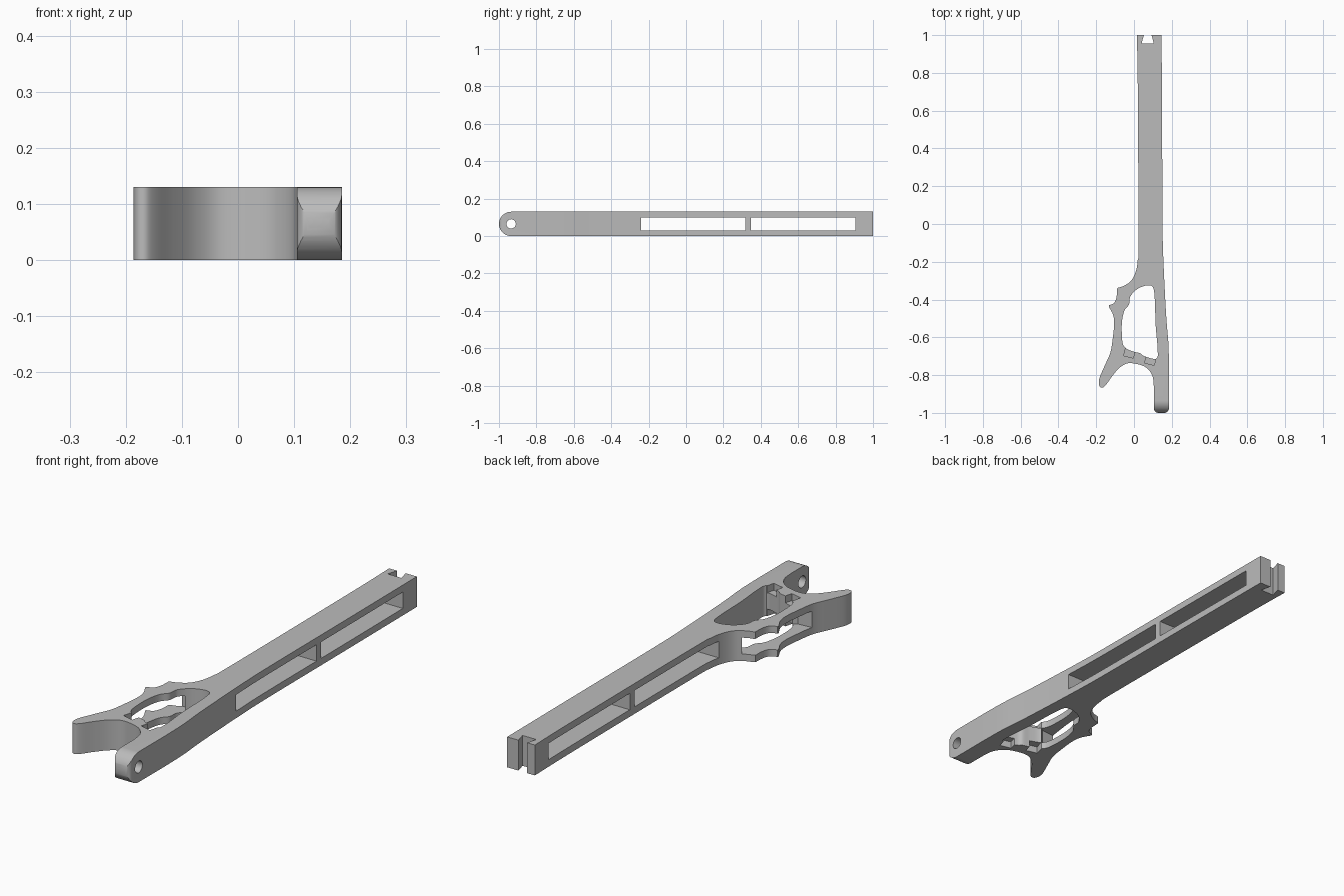
import bpy, bmesh, math
from mathutils import Matrix, Vector

H = 0.13          # thickness of the whole part
MID = H / 2

default = bpy.data.objects.get("Cube")
if default:
    bpy.data.objects.remove(default, do_unlink=True)

grey = bpy.data.materials.new("plain grey")
grey.use_nodes = True
grey.diffuse_color = (0.5, 0.5, 0.5, 1)
grey.node_tree.nodes["Principled BSDF"].inputs["Base Color"].default_value = (0.5, 0.5, 0.5, 1)


def spline(pts, closed=False, steps=5):
    """Smooth a run of 2D points with a Catmull-Rom curve."""
    n = len(pts)
    pick = (lambda i: pts[i % n]) if closed else (lambda i: pts[max(0, min(n - 1, i))])
    out = []
    for i in range(n if closed else n - 1):
        a, b, c, d = (Vector(pick(i + k)) for k in (-1, 0, 1, 2))
        for s in range(steps):
            t = s / steps
            out.append(0.5 * (2 * b + (c - a) * t + (2 * a - 5 * b + 4 * c - d) * t * t
                              + (3 * b - a - 3 * c + d) * t ** 3))
    return out if closed else out + [Vector(pts[-1])]


def arc(cx, cy, r, start, end, steps=8):
    angles = [math.radians(start + (end - start) * i / steps) for i in range(steps + 1)]
    return [(cx + r * math.cos(a), cy + r * math.sin(a)) for a in angles]


def prism(name, pts, low, high, axis="z"):
    """Extrude a 2D outline along z (points are x, y) or along x (points are y, z)."""
    place = (lambda p: (p[0], p[1], low)) if axis == "z" else (lambda p: (low, p[0], p[1]))
    shift = (0, 0, high - low) if axis == "z" else (high - low, 0, 0)
    bm = bmesh.new()
    face = bm.faces.new([bm.verts.new(place(p)) for p in pts])
    top = bmesh.ops.extrude_face_region(bm, geom=[face])
    moved = [g for g in top["geom"] if isinstance(g, bmesh.types.BMVert)]
    bmesh.ops.translate(bm, verts=moved, vec=shift)
    bmesh.ops.recalc_face_normals(bm, faces=bm.faces)
    mesh = bpy.data.meshes.new(name)
    bm.to_mesh(mesh)
    bm.free()
    mesh.materials.append(grey)
    obj = bpy.data.objects.new(name, mesh)
    bpy.context.collection.objects.link(obj)
    return obj


def combine(target, tool, operation="DIFFERENCE"):
    tool.hide_render = True
    mod = target.modifiers.new(tool.name, "BOOLEAN")
    mod.operation, mod.object, mod.solver = operation, tool, "EXACT"
    bpy.context.view_layer.objects.active = target
    bpy.ops.object.modifier_apply(modifier=mod.name)
    bpy.data.objects.remove(tool, do_unlink=True)


def rect(x0, x1, y0, y1):
    return [(x0, y0), (x1, y0), (x1, y1), (x0, y1)]


# Plan outline: right edge, rounded pivot nose, finger hook and grip, straight arm
right_edge = spline([(0.146, 1), (0.149, 0.5), (0.151, 0), (0.156, -0.2), (0.17, -0.48),
                     (0.182, -0.63), (0.185, -0.75)])
nose = arc(0.16, -0.975, 0.025, 0, -90, 6) + arc(0.13, -0.975, 0.025, -90, -180, 6)
hook = spline([(0.105, -0.86), (0.098, -0.805), (0.07, -0.765), (0.03, -0.745), (-0.03, -0.737),
               (-0.075, -0.76), (-0.115, -0.805), (-0.147, -0.85), (-0.166, -0.866),
               (-0.183, -0.857), (-0.184, -0.82), (-0.155, -0.75), (-0.125, -0.68),
               (-0.113, -0.61), (-0.105, -0.53), (-0.111, -0.48), (-0.134, -0.437)])
grip = spline([(-0.132, -0.43), (-0.105, -0.418), (-0.092, -0.385), (-0.09, -0.342)])
neck = spline([(-0.084, -0.337), (-0.055, -0.328), (-0.015, -0.3), (0.01, -0.25),
               (0.02, -0.19), (0.024, -0.08), (0.02, 0.73), (0.015, 1)])
# Dovetail notch at the rear end
dovetail = [(0.052, 1), (0.04, 0.955), (0.105, 0.955), (0.093, 1)]

arm = prism("lever_arm", right_edge + nose + hook + grip + neck + dovetail, 0, H)

# Round the pivot end as seen from the side
side = arc(-1 + MID, MID, MID, 270, 90, 32) + [(1.1, H), (1.1, 0)]
combine(arm, prism("side_profile", side, -0.4, 0.4, "x"), "INTERSECT")

# Large opening inside the grip
opening = spline([(0.08, -0.325), (0.102, -0.338), (0.11, -0.4), (0.115, -0.54), (0.125, -0.66),
                  (0.118, -0.713), (0.055, -0.7), (0.035, -0.685), (0, -0.676), (-0.04, -0.66),
                  (-0.06, -0.63), (-0.065, -0.56), (-0.062, -0.505), (-0.05, -0.457),
                  (-0.026, -0.425), (-0.02, -0.385), (0.01, -0.35), (0.045, -0.331)], True)
combine(arm, prism("grip_opening", opening, -0.1, H + 0.1))

# Two long windows through the arm
for y0, y1 in ((-0.24, 0.317), (0.348, 0.905)):
    combine(arm, prism("arm_window", rect(y0, y1, 0.03, 0.1), -0.3, 0.3, "x"))

# Window through the finger wall of the grip
finger = [(-0.3, -0.69), (-0.06, -0.67), (0, -0.62), (0, -0.32), (-0.3, -0.32)]
combine(arm, prism("finger_window", finger, 0.03, 0.1))

# Pivot hole
combine(arm, prism("pivot_hole", arc(-0.935, MID, 0.025, 0, 345, 23), 0, 0.3, "x"))

# Small notches in the front wall of the grip, on both faces
turn = Matrix.Rotation(math.radians(-14), 2)
for x, y in ((-0.025, -0.687), (0.086, -0.725)):
    notch = [turn @ Vector(p) + Vector((x, y)) for p in rect(-0.026, 0.026, -0.017, 0.025)]
    for low, high in ((-0.05, 0.03), (0.1, 0.18)):
        combine(arm, prism("grip_notch", notch, low, high))

# Smooth the curves, keep the cut edges crisp
arm.select_set(True)
bpy.context.view_layer.objects.active = arm
bpy.ops.object.shade_smooth_by_angle(angle=math.radians(30))
